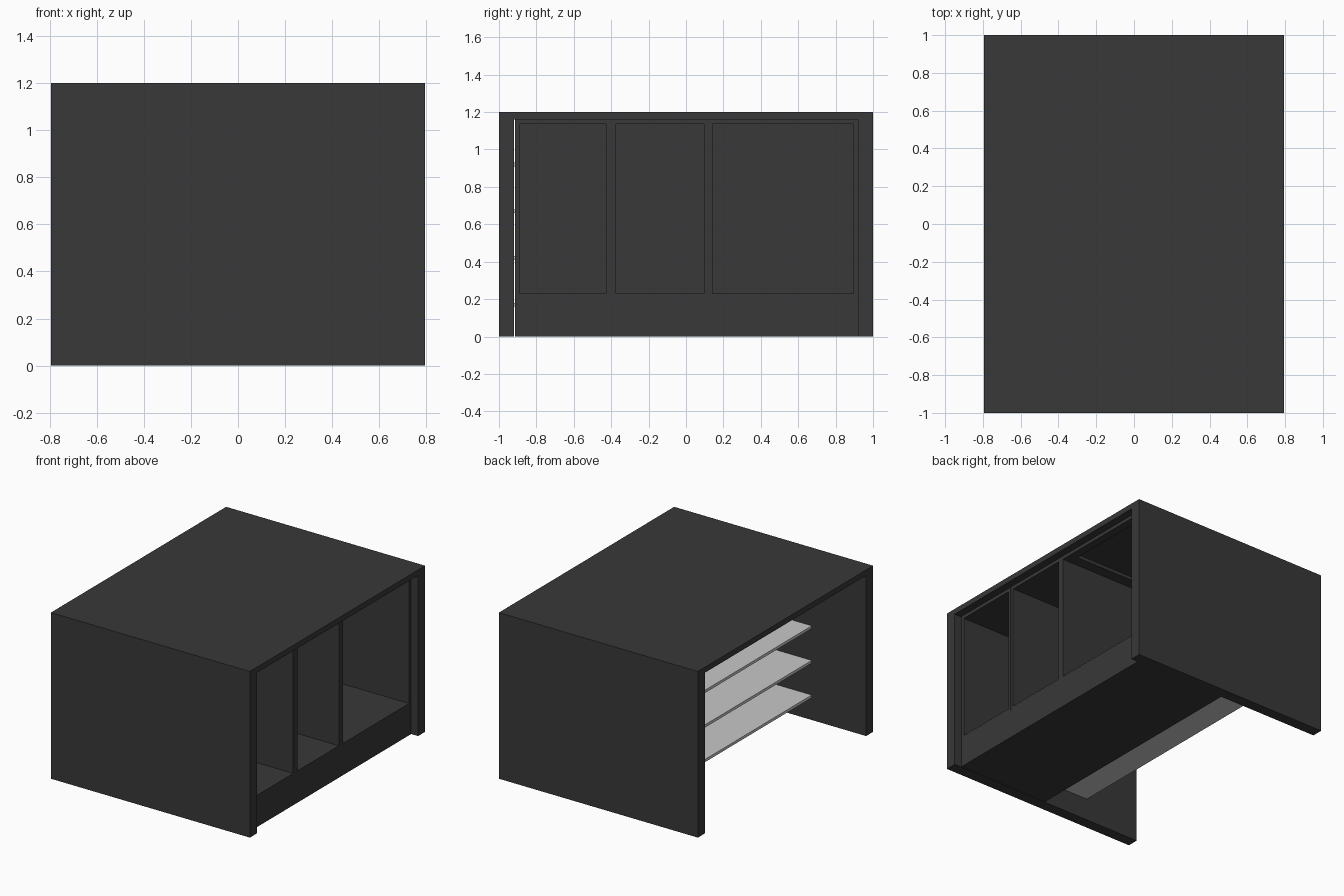
import bpy
import bmesh
from mathutils import Vector

old = bpy.data.objects.get("Cube")
if old:
    bpy.data.objects.remove(old, do_unlink=True)


def make_material(name, value):
    mat = bpy.data.materials.new(name)
    mat.use_nodes = True
    colour = (value, value, value, 1)
    mat.diffuse_color = colour
    mat.node_tree.nodes["Principled BSDF"].inputs["Base Color"].default_value = colour
    return mat


charcoal = make_material("charcoal", 0.04)
pale_grey = make_material("pale_grey", 0.58)


def build(name, mat, *boxes):
    """One object from boxes given as (x range, y range, z range)."""
    bm = bmesh.new()
    for ranges in boxes:
        low, high = (Vector(c) for c in zip(*ranges))
        verts = bmesh.ops.create_cube(bm, size=1)["verts"]
        bmesh.ops.scale(bm, vec=high - low, verts=verts)
        bmesh.ops.translate(bm, vec=(low + high) / 2, verts=verts)
    mesh = bpy.data.meshes.new(name)
    bm.to_mesh(mesh)
    bm.free()
    mesh.materials.append(mat)
    obj = bpy.data.objects.new(name, mesh)
    bpy.context.collection.objects.link(obj)
    return obj


HALF_X, HALF_Y, HEIGHT = 0.795, 1.0, 1.2
INNER_Y = 0.92            # inside face of the end panels
UNDER = 1.16              # underside of the counter
BACK, FACE = 0.01, 0.74   # depth range of the cabinets
FLOOR = 0.205             # top of the plinth
T = 0.025                 # board thickness

# Counter and end panels
full_x = (-HALF_X, HALF_X)
build("counter_top", charcoal, (full_x, (-HALF_Y, HALF_Y), (UNDER, HEIGHT)))
build("front_end_panel", charcoal, (full_x, (-HALF_Y, -INNER_Y), (0, UNDER)))
build("back_end_panel", charcoal, (full_x, (INNER_Y, HALF_Y), (0, UNDER)))

# Plinth, with a narrow gap at the front end
START_Y = -0.914
build("plinth", charcoal, ((BACK, FACE), (START_Y, INNER_Y), (0, FLOOR)))


def cabinet(name, y0, y1, dividers=()):
    """Open box facing +x, with upright dividers and no ceiling."""
    depth, wide = (BACK, FACE), (y0, y1)
    uprights = [(y0, y0 + T), (y1 - T, y1), *dividers]
    boards = [(depth, y, (FLOOR, UNDER)) for y in uprights]
    boards.append(((BACK, BACK + T), wide, (FLOOR, UNDER)))
    boards.append((depth, wide, (FLOOR, FLOOR + T)))
    build(name, charcoal, *boards)


SPLIT, DIV0, DIV1 = -0.4, 0.095, 0.142
cabinet("narrow_cabinet", START_Y, SPLIT - 0.002)
cabinet("wide_cabinet", SPLIT, INNER_Y, [(DIV0, DIV1)])

# Ceilings; the widest bay has a rim around a recess
ceiling = (UNDER - T, UNDER)
depth = (BACK, FACE)
build("narrow_cabinet_ceiling", charcoal, (depth, (START_Y, SPLIT - 0.002), ceiling))
build("middle_bay_ceiling", charcoal, (depth, (SPLIT, DIV1), ceiling))
RIM0, RIM1 = DIV1 + 0.08, INNER_Y - T - 0.08
build("wide_bay_ceiling_rim", charcoal,
      (depth, (DIV1, RIM0), ceiling),
      (depth, (RIM1, INNER_Y), ceiling),
      ((FACE - 0.06, FACE), (RIM0, RIM1), ceiling),
      ((BACK, BACK + 0.08), (RIM0, RIM1), ceiling))

# Evenly spaced shelves on the open side
for i in range(4):
    z = 0.16 + 0.25 * i
    build(f"shelf_{i + 1}", pale_grey,
          ((-0.36, BACK), (-INNER_Y, INNER_Y), (z, z + 0.02)))
